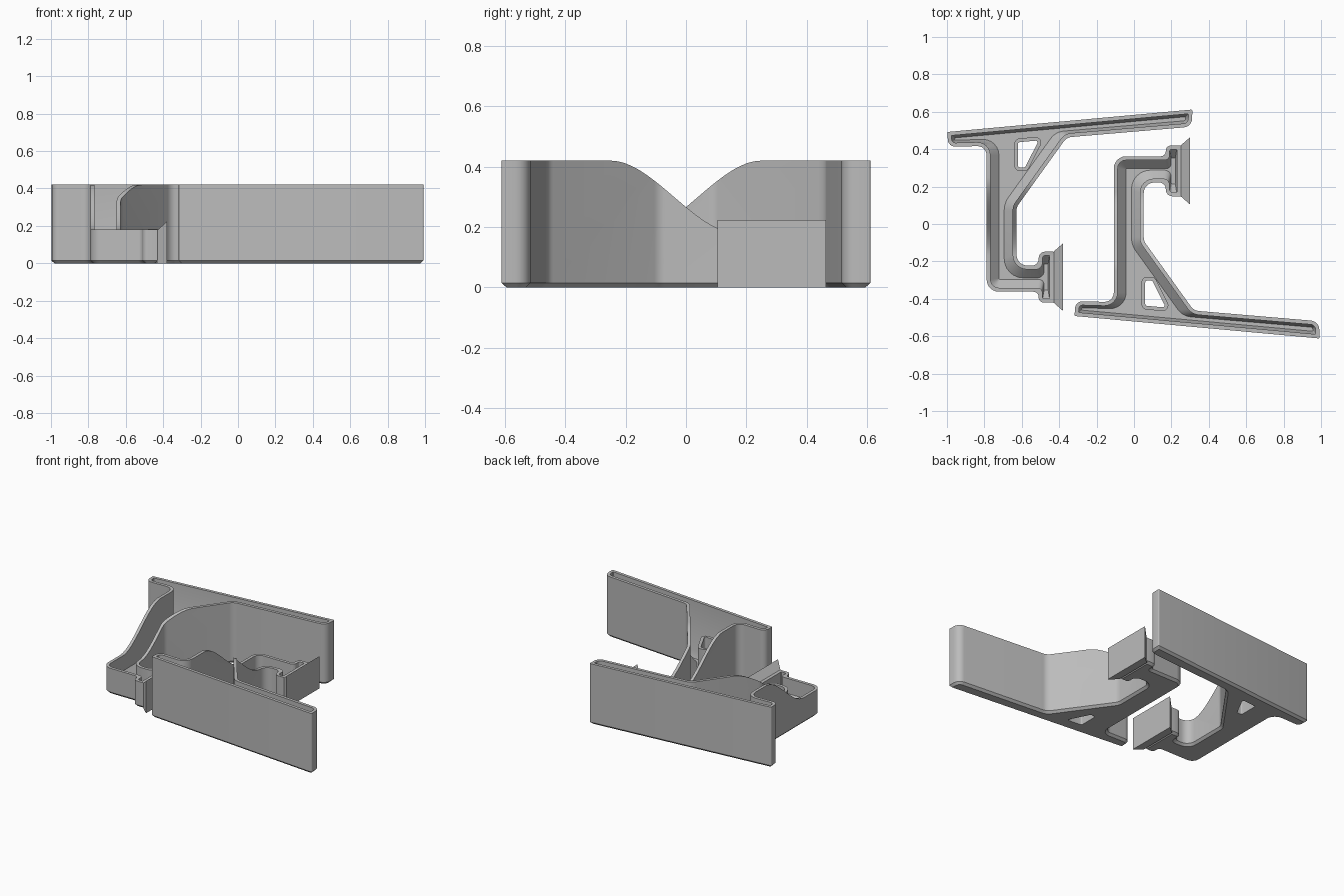
import bpy, bmesh, math
from mathutils import Vector, Matrix

cube = bpy.data.objects.get("Cube")
if cube:
    bpy.data.objects.remove(cube, do_unlink=True)

grey = bpy.data.materials.new("plain_grey")
grey.use_nodes = True
colour = (0.5, 0.5, 0.5, 1)
grey.diffuse_color = colour
grey.node_tree.nodes["Principled BSDF"].inputs["Base Color"].default_value = colour

HEIGHT, LOW, WALL, FLOOR, CHAMFER = 0.42, 0.18, 0.021, 0.03, 0.045

# Bracket plan, counter-clockwise: x, y, corner radius, floor chamfer of the next edge
PLAN = [
    (-.318, -.492, .006, .014), (.992, -.612, .006, .014), (.99, -.52, .06, .014),
    (.32, -.463, .06, CHAMFER), (.052, -.09, .06, CHAMFER), (.052, .222, .06, CHAMFER),
    (.17, .222, .036, .008), (.17, .148, .036, CHAMFER), (.25, .148, .004, .008),
    (.25, .42, .004, CHAMFER), (.17, .42, .03, .008), (.17, .362, .028, CHAMFER),
    (-.108, .362, .065, CHAMFER), (-.108, -.418, .05, .014), (-.313, -.412, .06, .014),
]
# Triangular lightening hole, outside of its collar
HOLE = [(.04, -.455, .03, 0), (.205, -.47, .03, 0), (.11, -.283, .03, 0), (.04, -.283, .03, 0)]


def loop(plan, inset=0.0, chamfer=False, steps=6):
    """Inset the plan edge by edge, then round its corners."""
    n = len(plan)
    pts = [Vector(p[:2]) for p in plan]
    dist = [inset + (p[3] if chamfer else 0) for p in plan]
    dirs = [(pts[(i + 1) % n] - pts[i]).normalized() for i in range(n)]
    corners = []
    for i in range(n):
        a, b = dirs[i - 1], dirs[i]
        turn = a.cross(b)
        na, nb = Vector((-a.y, a.x)), Vector((-b.y, b.x))
        start = pts[i] + na * dist[i - 1]
        t = (pts[i] + nb * dist[i] - start).cross(b) / turn
        corners.append(start + a * t)
    out = []
    for i in range(n):
        a, b, c = dirs[i - 1], dirs[i], corners[i]
        turn = a.cross(b)
        shrink = min(dist[i - 1], dist[i]) * (1 if turn > 0 else -1)
        angle = a.angle(b)
        room = 0.48 * min((c - corners[i - 1]).length, (corners[(i + 1) % n] - c).length)
        tangent = min(max(plan[i][2] - shrink, .004) * math.tan(angle / 2), room)
        radius = tangent / math.tan(angle / 2)
        side = 1 if turn > 0 else -1
        p0 = c - a * tangent
        centre = p0 + Vector((-a.y, a.x)) * radius * side
        for k in range(steps + 1):
            out.append(centre + Matrix.Rotation(side * angle * k / steps, 2) @ (p0 - centre))
    return out


def solid(name, rings):
    """Loft matching rings of 3D points into a closed solid."""
    bm = bmesh.new()
    rows = [[bm.verts.new(p) for p in ring] for ring in rings]
    n = len(rows[0])
    for low, high in zip(rows, rows[1:]):
        for i in range(n):
            j = (i + 1) % n
            bm.faces.new((low[i], low[j], high[j], high[i]))
    bm.faces.new(rows[0][::-1])
    bm.faces.new(rows[-1])
    bmesh.ops.recalc_face_normals(bm, faces=bm.faces)
    mesh = bpy.data.meshes.new(name)
    bm.to_mesh(mesh)
    bm.free()
    mesh.materials.append(grey)
    obj = bpy.data.objects.new(name, mesh)
    bpy.context.collection.objects.link(obj)
    return obj


def at(points, z):
    return [(p.x, p.y, z) for p in points]


def combine(target, tool, operation):
    mod = target.modifiers.new(operation.lower(), 'BOOLEAN')
    mod.operation, mod.solver, mod.object = operation, 'EXACT', tool
    activate(target)
    bpy.ops.object.modifier_apply(modifier=mod.name)
    bpy.data.objects.remove(tool, do_unlink=True)


def activate(obj):
    bpy.ops.object.select_all(action='DESELECT')
    obj.select_set(True)
    bpy.context.view_layer.objects.active = obj


# Solid bracket with a chamfered underside
body = solid("front_bracket", [at(loop(PLAN, .015), 0), at(loop(PLAN), .015), at(loop(PLAN), HEIGHT)])

# Hollow it out, leaving thin walls and a chamfered floor
rim = loop(PLAN, WALL)
pocket = solid("pocket_cutter", [at(loop(PLAN, WALL, True), FLOOR), at(rim, FLOOR + CHAMFER), at(rim, .7)])
combine(body, pocket, 'DIFFERENCE')

# Collar around the triangular through-hole
collar = solid("collar", [at(loop(HOLE), .016), at(loop(HOLE), .24)])
combine(body, collar, 'UNION')
opening = loop(HOLE, .02)
combine(body, solid("hole_cutter", [at(opening, -.1), at(opening, .7)]), 'DIFFERENCE')

# S-curved sweep from the tall plate down to the low hook
curve = []
for k in range(25):
    t = k / 24
    curve.append((-.25 + .42 * t, HEIGHT - (HEIGHT - LOW) * t * t * (3 - 2 * t)))
curve += [(.8, LOW), (.8, .8), (-.25, .8)]
sweep = solid("sweep_cutter", [[(x, y, z) for y, z in curve] for x in (-1.5, 1.5)])
combine(body, sweep, 'DIFFERENCE')

# Flared gripping tip on the hook
tip = solid("front_tip", [
    [(x, .284 - h, 0), (x, .284 + h, 0), (x, .284 + h, z), (x, .284 - h, z)]
    for x, h, z in ((.247, .134, LOW), (.252, .138, LOW), (.30, .18, .223))])

# Mirrored second bracket
flip = Matrix.Translation((-.68, 0, 0)) @ Matrix.Diagonal((1, -1, 1, 1))
parts = [body, tip]
for part, name in ((body, "back_bracket"), (tip, "back_tip")):
    twin = bpy.data.objects.new(name, part.data.copy())
    twin.data.transform(flip)
    twin.data.flip_normals()
    bpy.context.collection.objects.link(twin)
    parts.append(twin)

for part in parts:
    activate(part)
    bpy.ops.object.shade_smooth_by_angle(angle=math.radians(30))
